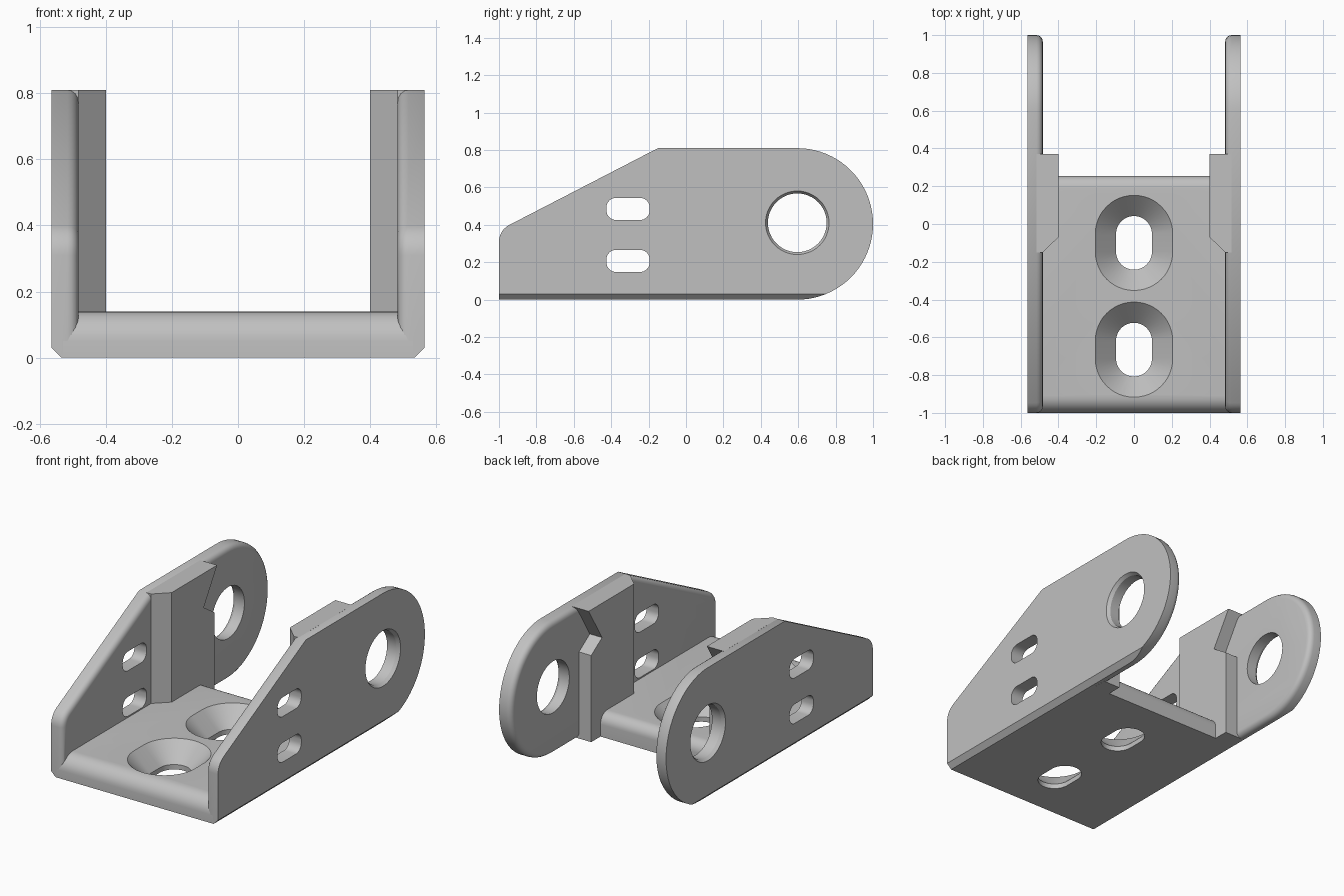
import bpy
import bmesh
from math import pi, sin, cos, radians
from mathutils import Vector

cube = bpy.data.objects.get("Cube")
if cube:
    bpy.data.objects.remove(cube, do_unlink=True)

GREY = (0.53, 0.53, 0.53, 1)
metal = bpy.data.materials.new("light_grey_metal")
metal.use_nodes = True
metal.diffuse_color = GREY
metal.node_tree.nodes["Principled BSDF"].inputs["Base Color"].default_value = GREY

OUT, INNER, PAD = 0.565, 0.483, 0.40   # outer wall, inner wall, pad face
TOP, FLOOR = 0.81, 0.14
EYE_Y, EYE_Z = 0.595, 0.405            # pivot eye centre


def arc(cx, cy, r, start, end, n):
    return [(cx + r * cos(radians(start + (end - start) * i / n)),
             cy + r * sin(radians(start + (end - start) * i / n))) for i in range(n + 1)]


def rounded_box(cx, cy, hx, hy, r, n=8):
    """Rounded rectangle outline; r equal to a half size gives a slot."""
    pts = []
    for k, (sx, sy) in enumerate([(1, 1), (-1, 1), (-1, -1), (1, -1)]):
        pts += arc(cx + sx * (hx - r), cy + sy * (hy - r), r, 90 * k, 90 * k + 90, n)
    return pts


def loft(rings):
    """Closed solid through rings that have equal point counts."""
    bm = bmesh.new()
    loops = [[bm.verts.new(p) for p in ring] for ring in rings]
    n = len(loops[0])
    for a, b in zip(loops, loops[1:]):
        for i in range(n):
            j = (i + 1) % n
            bm.faces.new((a[i], a[j], b[j], b[i]))
    bm.faces.new(loops[0][::-1])
    bm.faces.new(loops[-1])
    bmesh.ops.remove_doubles(bm, verts=bm.verts, dist=1e-5)
    bmesh.ops.recalc_face_normals(bm, faces=bm.faces)
    return bm


def across(profile, x):
    """Place a (y, z) outline at the given x."""
    return [(x, y, z) for y, z in profile]


def flat(profile, z):
    return [(x, y, z) for x, y in profile]


def shave(bm, point, normal):
    """Cut away everything on the normal side of a plane and close the cut."""
    geom = bm.verts[:] + bm.edges[:] + bm.faces[:]
    bmesh.ops.bisect_plane(bm, geom=geom, plane_co=point,
                           plane_no=Vector(normal).normalized(), clear_outer=True)
    bmesh.ops.holes_fill(bm, edges=[e for e in bm.edges if e.is_boundary], sides=0)
    bmesh.ops.recalc_face_normals(bm, faces=bm.faces)


def make(name, bm):
    mesh = bpy.data.meshes.new(name)
    bm.to_mesh(mesh)
    bm.free()
    mesh.materials.append(metal)
    ob = bpy.data.objects.new(name, mesh)
    bpy.context.collection.objects.link(ob)
    return ob


def finish(ob, cutters=(), mirror=False):
    """Cut the openings, mirror to the other side and smooth the rounds."""
    for other in bpy.context.selected_objects:
        other.select_set(False)
    bpy.context.view_layer.objects.active = ob
    ob.select_set(True)
    for bm in cutters:
        tool = make("cutter", bm)
        tool.hide_render = True
        mod = ob.modifiers.new("opening", "BOOLEAN")
        mod.operation, mod.solver, mod.object = "DIFFERENCE", "EXACT", tool
        bpy.ops.object.modifier_apply(modifier=mod.name)
        bpy.data.objects.remove(tool, do_unlink=True)
    if mirror:
        mod = ob.modifiers.new("other_side", "MIRROR")
        mod.use_mirror_merge = False
        bpy.ops.object.modifier_apply(modifier=mod.name)
    bpy.ops.object.shade_smooth_by_angle(angle=radians(30))


# Base plate with rounded upper edges and two countersunk slots
base_profile = ([(-1, 0), (0.255, 0)]
                + arc(0.19, FLOOR - 0.065, 0.065, 0, 90, 8)
                + arc(-0.91, FLOOR - 0.09, 0.09, 90, 180, 8))
base = make("base_plate", loft([across(base_profile, -0.53), across(base_profile, 0.53)]))
sinks = []
for cy in (-0.10, -0.665):
    wide = rounded_box(0, cy, 0.205, 0.252, 0.205, 12)
    narrow = rounded_box(0, cy, 0.095, 0.142, 0.095, 12)
    sinks.append(loft([flat(narrow, -0.1), flat(narrow, 0.03),
                       flat(wide, FLOOR), flat(wide, 0.3)]))
finish(base, sinks)

# Side plates: sloped front, round rear eye, softened inner rim
side_profile = ([(-1, 0)] + arc(EYE_Y, EYE_Z, EYE_Z, -90, 90, 40)
                + [(-0.15, TOP)] + arc(-0.90, 0.31, 0.10, 118, 180, 6))
bm = loft([across(side_profile, INNER), across(side_profile, OUT)])
rim = [e for e in bm.edges if all(abs(v.co.x - INNER) < 1e-4 for v in e.verts)]
bmesh.ops.bevel(bm, geom=rim, offset=0.033, segments=4, profile=0.5, affect="EDGES")
shave(bm, (OUT, 0, 0.03), (1, 0, -1))
plates = make("side_plates", bm)

# Openings: two slots and the eye with a fine outer chamfer
openings = []
for cz in (0.485, 0.207):
    slot = rounded_box(-0.31, cz, 0.115, 0.059, 0.05)
    openings.append(loft([across(slot, 0.3), across(slot, 0.7)]))
bore, mouth = [arc(EYE_Y, EYE_Z + 0.006, r, 0, 360 - 7.5, 47) for r in (0.157, 0.17)]
openings.append(loft([across(bore, 0.3), across(bore, OUT - 0.02),
                      across(mouth, OUT), across(mouth, 0.7)]))
finish(plates, openings, mirror=True)

# Inner stop pads: chamfered front, notched rear edge
pad_profile = [(-0.15, 0), (0.345, 0), (0.345, 0.53), (0.24, 0.60), (0.37, TOP), (-0.15, TOP)]
bm = loft([across(pad_profile, PAD), across(pad_profile, 0.515)])
shave(bm, (PAD, -0.07, 0), (-0.08, -0.083, 0))
finish(make("stop_pads", bm), mirror=True)
